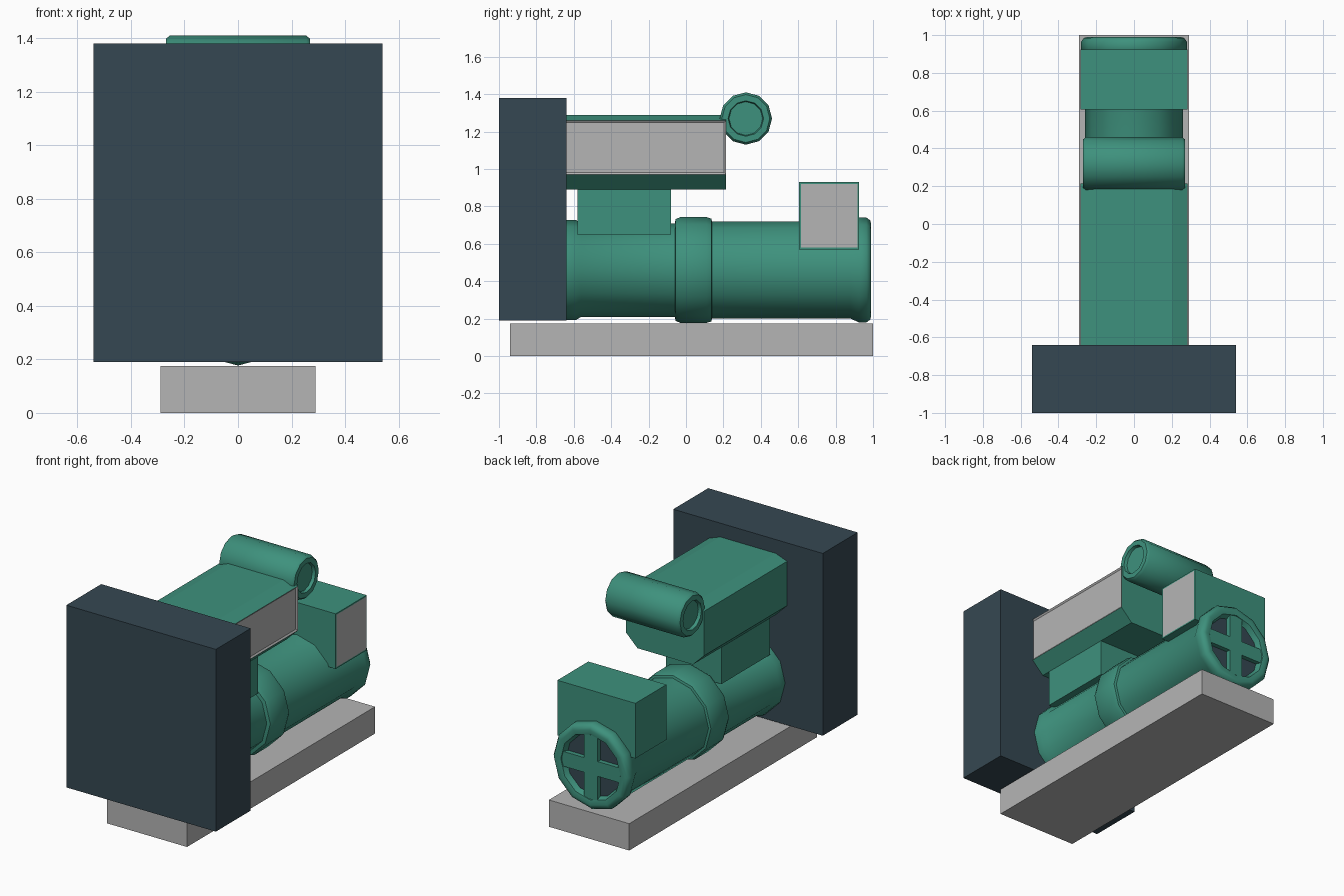
import bpy, bmesh, math

cube = bpy.data.objects.get("Cube")
if cube:
    bpy.data.objects.remove(cube, do_unlink=True)


def material(name, rgb):
    mat = bpy.data.materials.new(name)
    mat.use_nodes = True
    mat.diffuse_color = (*rgb, 1)
    mat.node_tree.nodes["Principled BSDF"].inputs["Base Color"].default_value = (*rgb, 1)
    return mat


GREEN = material("teal green", (0.048, 0.285, 0.205))
GREY = material("light grey", (0.46, 0.46, 0.46))
DARK = material("dark slate", (0.036, 0.064, 0.084))


def finish(name, bm, mats, smooth=False):
    bmesh.ops.recalc_face_normals(bm, faces=bm.faces)
    mesh = bpy.data.meshes.new(name)
    bm.to_mesh(mesh)
    bm.free()
    obj = bpy.data.objects.new(name, mesh)
    bpy.context.collection.objects.link(obj)
    for mat in mats:
        mesh.materials.append(mat)
    if smooth:
        bpy.ops.object.select_all(action="DESELECT")
        obj.select_set(True)
        bpy.context.view_layer.objects.active = obj
        bpy.ops.object.shade_smooth_by_angle(angle=math.radians(40))
    return obj


def prism(name, outline, y0, y1, mat, inset=None):
    """Extrude an (x, z) outline along y; inset = (rim width, depth, whole side grey)."""
    bm = bmesh.new()
    face = bm.faces.new([bm.verts.new((x, y0, z)) for x, z in outline])
    new = bmesh.ops.extrude_face_region(bm, geom=[face])["geom"]
    for v in new:
        if isinstance(v, bmesh.types.BMVert):
            v.co.y = y1
    bmesh.ops.recalc_face_normals(bm, faces=bm.faces)
    if inset:
        width, depth, whole = inset
        side = max(bm.faces, key=lambda f: f.normal.x)
        rim = bmesh.ops.inset_region(bm, faces=[side], thickness=width, depth=depth)["faces"]
        side.material_index = 1
        for f in rim:
            f.material_index = int(whole)
    return finish(name, bm, [mat, GREY])


def box(name, half_x, y0, y1, z0, z1, mat, inset=None):
    outline = [(-half_x, z0), (half_x, z0), (half_x, z1), (-half_x, z1)]
    return prism(name, outline, y0, y1, mat, inset)


def lathe(name, profile, axis, centre, sides=12, recess=0):
    """Revolve (along, radius) points about the x or y axis."""
    bm = bmesh.new()
    rings = []
    for along, radius in profile:
        ring = []
        for i in range(sides):
            a = math.tau * i / sides
            u, z = radius * math.sin(a), radius * math.cos(a)
            co = (along, u, z) if axis == "X" else (u, along, z)
            ring.append(bm.verts.new([c + d for c, d in zip(centre, co)]))
        rings.append(ring)
    for a, b in zip(rings, rings[1:]):
        for i in range(sides):
            j = (i + 1) % sides
            bm.faces.new((a[i], a[j], b[j], b[i]))
    bm.faces.new(rings[0])
    end = bm.faces.new(rings[-1])
    end.material_index = recess
    return finish(name, bm, [GREEN, DARK], smooth=True)


# Base plinth and front cabinet
box("base_plinth", 0.29, -0.94, 1.0, 0, 0.175, GREY)
box("front_cabinet", 0.54, -1.0, -0.64, 0.19, 1.38, DARK)

# Motor barrel with flared front, rounded middle collar and open end ring
AXIS = (0, 0, 0.46)
lathe("front_barrel", [(-0.66, 0.268), (-0.59, 0.268), (-0.56, 0.25), (-0.04, 0.25)], "Y", AXIS)
lathe("middle_collar", [(-0.06, 0.25), (-0.055, 0.272), (-0.03, 0.283), (0.11, 0.283),
                        (0.135, 0.275), (0.14, 0.255)], "Y", AXIS)
lathe("rear_barrel", [(0.1, 0.26), (0.88, 0.26), (0.925, 0.28), (0.965, 0.28),
                      (0.985, 0.265), (0.99, 0.245), (0.985, 0.215), (0.95, 0.2)],
      "Y", AXIS, recess=1)

# Cross spokes over the dark end recess
box("upright_spoke", 0.048, 0.94, 0.982, 0.25, 0.67, GREEN)
box("level_spoke", 0.21, 0.94, 0.98, 0.412, 0.508, GREEN)

# Terminal box with a grey side cover
box("terminal_box", 0.282, 0.605, 0.925, 0.57, 0.93, GREEN, inset=(0.013, 0, False))

# Pedestal and chamfered upper housing with a grey side panel
box("pedestal", 0.2, -0.58, -0.08, 0.65, 0.9, GREEN)
half = [(0.2, 0.89), (0.282, 0.97), (0.282, 1.26), (0.2, 1.29)]
outline = half + [(-x, z) for x, z in reversed(half)]
prism("upper_housing", outline, -0.65, 0.215, GREEN, inset=(0.015, -0.008, True))

# Cross drum at the rear of the housing, with recessed ends
end = [(0.255, 0.14), (0.27, 0.128), (0.27, 0.095), (0.25, 0.09)]
profile = [(-x, r) for x, r in reversed(end)] + end
lathe("cross_drum", profile, "X", (0, 0.32, 1.27))
